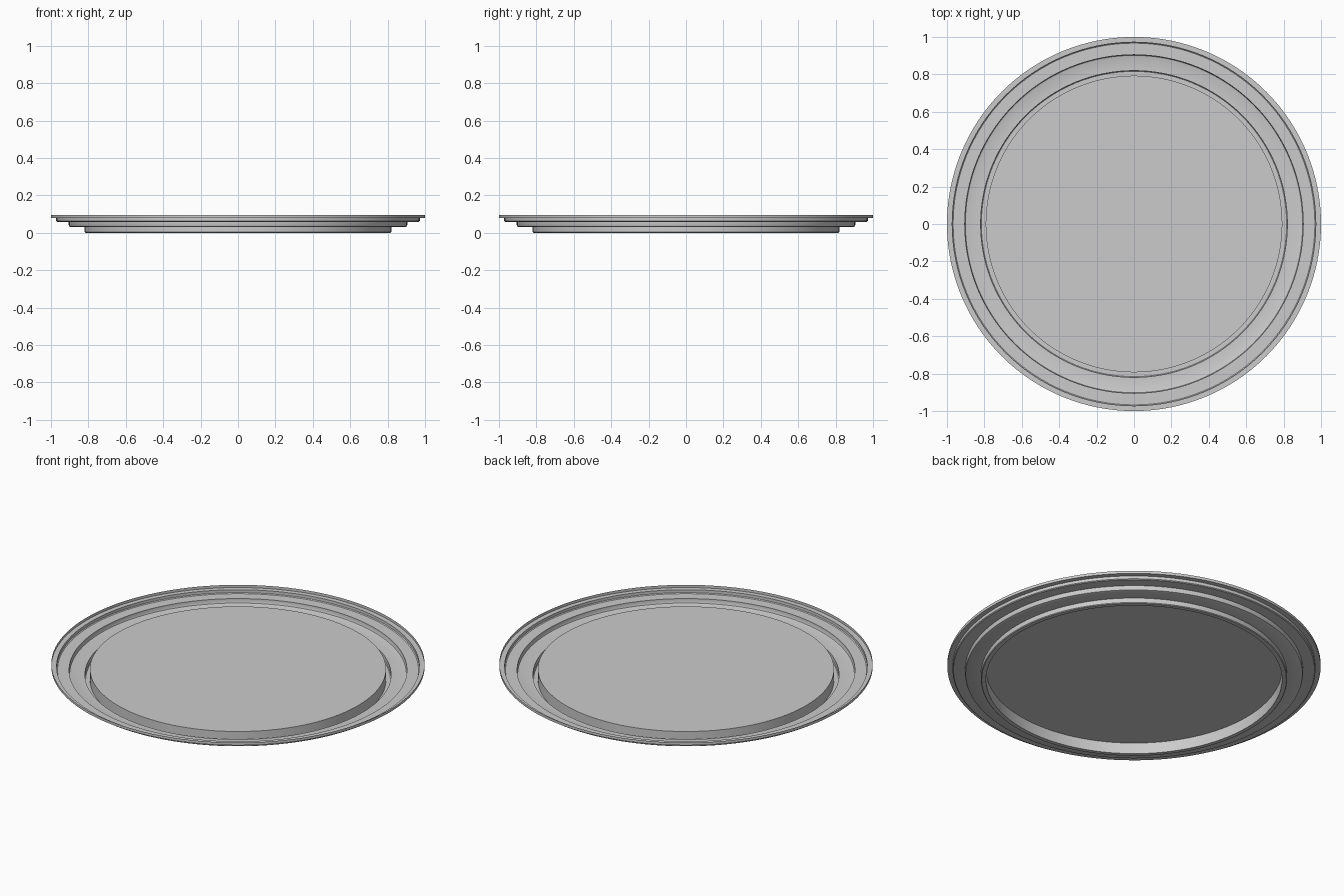
import bpy, bmesh
from math import pi, radians, cos, sin

if "Cube" in bpy.data.objects:
    bpy.data.objects.remove(bpy.data.objects["Cube"])

SEGMENTS = 128

# Half-section of the pressed sheet: raised floor, foot groove, stepped rim
profile = [
    (0.793, 0.065), (0.793, 0.0),                    # raised floor edge, down to foot
    (0.816, 0.0), (0.82, 0.004), (0.82, 0.031),      # foot
    (0.894, 0.031), (0.902, 0.034), (0.905, 0.041), (0.905, 0.059),  # first step
    (0.967, 0.059), (0.972, 0.063), (0.972, 0.08),   # second step
    (1.0, 0.08), (1.0, 0.096),                       # outer lip
]

bm = bmesh.new()
rings = []
for r, z in profile:
    rings.append([bm.verts.new((r * cos(2 * pi * i / SEGMENTS),
                                r * sin(2 * pi * i / SEGMENTS), z))
                  for i in range(SEGMENTS)])

# Flat raised floor
bm.faces.new(rings[0])

# Walls and ledges
for a, b in zip(rings, rings[1:]):
    for i in range(SEGMENTS):
        j = (i + 1) % SEGMENTS
        bm.faces.new((a[i], b[i], b[j], a[j]))

mesh = bpy.data.meshes.new("stepped_plate")
bm.to_mesh(mesh)
bm.free()
plate = bpy.data.objects.new("stepped_plate", mesh)
bpy.context.collection.objects.link(plate)

# Smooth around the circumference, crisp at the steps
bpy.context.view_layer.objects.active = plate
plate.select_set(True)
bpy.ops.object.shade_smooth_by_angle(angle=radians(35))
